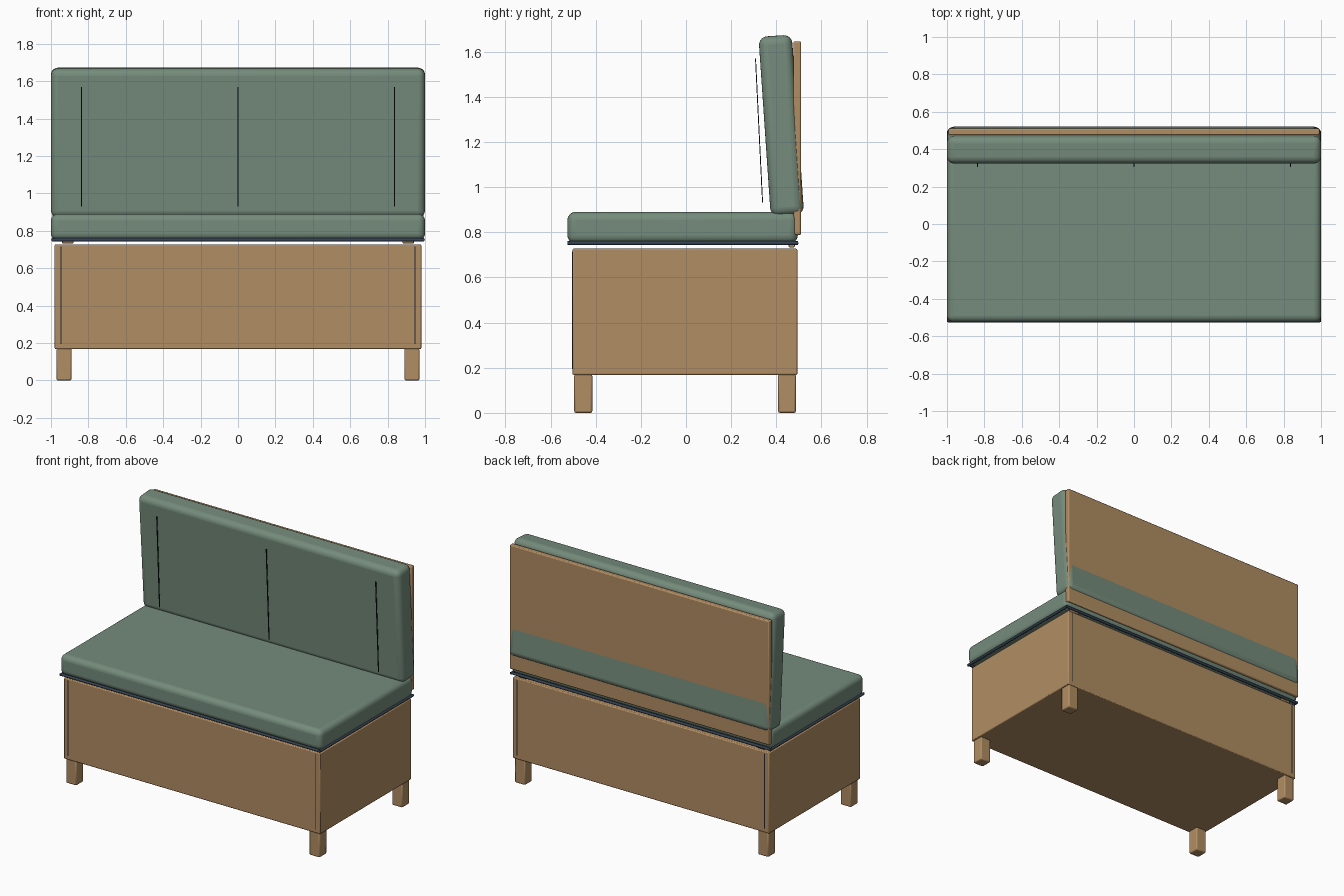
import bpy, math
from mathutils import Matrix, Vector

if "Cube" in bpy.data.objects:
    bpy.data.objects.remove(bpy.data.objects["Cube"])


def material(name, rgb):
    m = bpy.data.materials.new(name)
    m.diffuse_color = (*rgb, 1)
    m.use_nodes = True
    m.node_tree.nodes["Principled BSDF"].inputs["Base Color"].default_value = m.diffuse_color
    return m


FABRIC = material("sage_fabric", (0.178, 0.262, 0.202))
WOOD = material("light_oak", (0.440, 0.266, 0.122))
PIPING = material("slate_blue_piping", (0.035, 0.055, 0.085))
SEAM = material("dark_seam", (0.012, 0.020, 0.026))


def box(name, lo, hi, mat, bevel=0.0, segments=2, tilt=0.0):
    """Box between two corners, optionally rounded and leaned about x."""
    lo, hi = Vector(lo), Vector(hi)
    bpy.ops.mesh.primitive_cube_add(size=1, location=(lo + hi) / 2)
    ob = bpy.context.object
    ob.name = name
    ob.data.transform(Matrix.Diagonal((*(hi - lo), 1)))
    ob.rotation_euler.x = tilt
    ob.data.materials.append(mat)
    if bevel:
        mod = ob.modifiers.new("rounding", 'BEVEL')
        mod.width = bevel
        mod.segments = segments
        bpy.ops.object.shade_smooth_by_angle(angle=math.radians(40))
    return ob


def cord(name, start, end, radius, mat):
    """Round cord between two points."""
    a, b = Vector(start), Vector(end)
    bpy.ops.mesh.primitive_cylinder_add(vertices=12, radius=radius,
                                        depth=(b - a).length, location=(a + b) / 2)
    ob = bpy.context.object
    ob.name = name
    ob.rotation_euler = (b - a).to_track_quat('Z', 'Y').to_euler()
    ob.data.materials.append(mat)
    bpy.ops.object.shade_smooth_by_angle(angle=math.radians(40))


# Storage box
box("storage_box", (-0.98, -0.503, 0.168), (0.98, 0.493, 0.727), WOOD, 0.006)

for sx, side in ((-1, "left"), (1, "right")):
    # Corner seams and legs, front and rear
    for end, y_seam, y0, y1 in (("front", -0.503, -0.495, -0.415),
                                ("rear", 0.493, 0.408, 0.487)):
        x = 0.947 * sx
        box(f"box_seam_{end}_{side}", (x - 0.003, y_seam - 0.0015, 0.195),
            (x + 0.003, y_seam + 0.0015, 0.715), SEAM)
        x = 0.93 * sx
        box(f"leg_{end}_{side}", (x - 0.04, y0, 0), (x + 0.04, y1, 0.172), WOOD, 0.008)
    # Lid hinge blocks
    x = 0.91 * sx
    box(f"hinge_{side}", (x - 0.03, 0.455, 0.733), (x + 0.03, 0.482, 0.755), WOOD, 0.004)
    # Side piping under the seat
    cord(f"piping_{side}", (0.99 * sx, -0.525, 0.752), (0.99 * sx, 0.497, 0.752), 0.009, PIPING)

# Seat cushion with front and rear piping
box("seat_cushion", (-1, -0.525, 0.750), (1, 0.495, 0.890), FABRIC, 0.036, 5)
for end, y in (("front", -0.517), ("rear", 0.489)):
    cord(f"piping_{end}", (-0.995, y, 0.752), (0.995, y, 0.752), 0.009, PIPING)

# Upright back panel and leaning back cushion
box("back_panel", (-0.992, 0.475, 0.788), (0.992, 0.510, 1.645), WOOD, 0.007)
box("back_cushion", (-1, 0.348, 0.873), (1, 0.496, 1.671), FABRIC, 0.038, 5,
    tilt=math.radians(3.9))

# Three stitched lines in front of the back cushion
for name, x in (("left", -0.837), ("middle", 0), ("right", 0.837)):
    box(f"back_seam_{name}", (x - 0.003, 0.3215, 0.931), (x + 0.003, 0.3255, 1.569),
        SEAM, tilt=math.radians(2.8))
